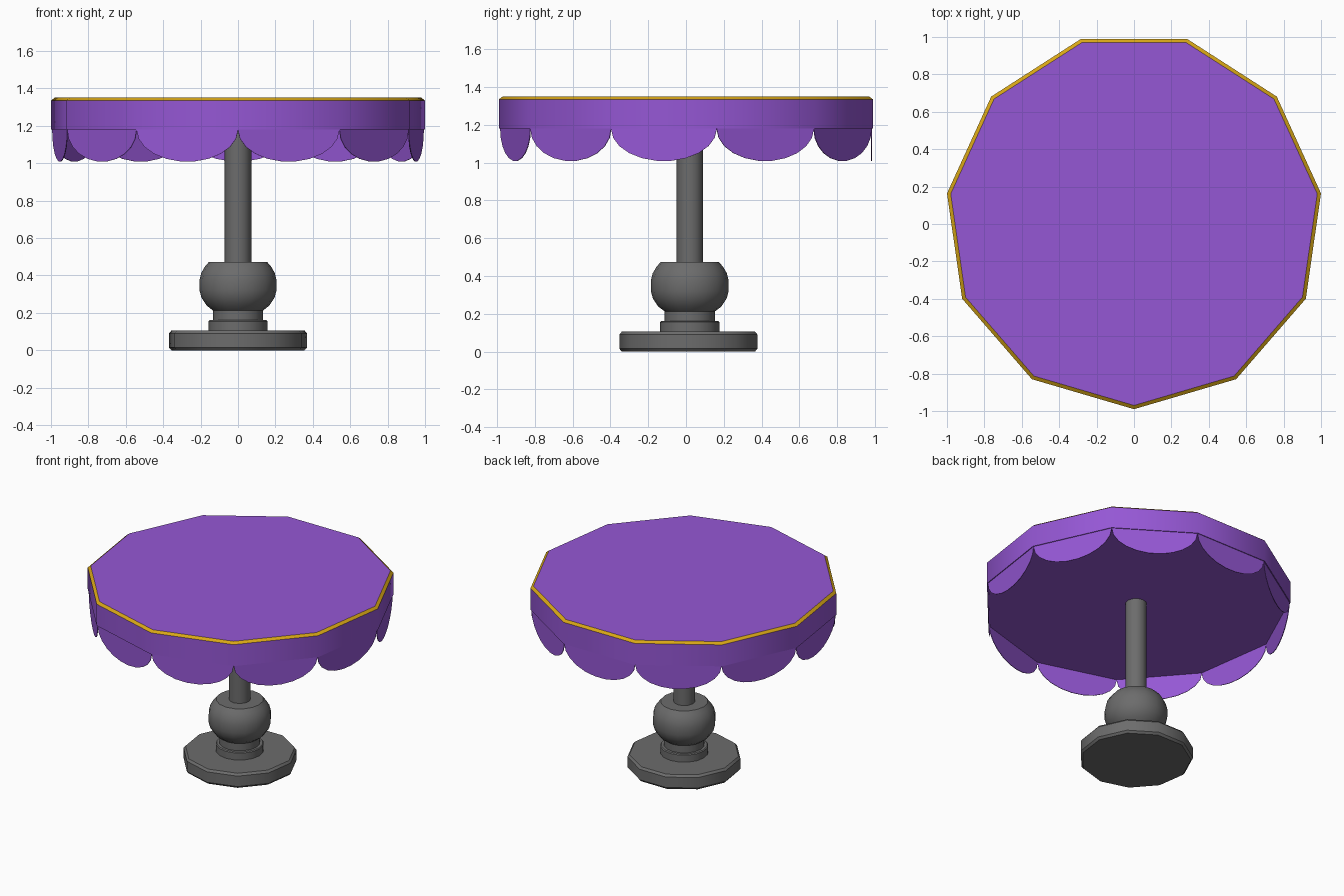
import bpy, bmesh, math

if "Cube" in bpy.data.objects:
    bpy.data.objects.remove(bpy.data.objects["Cube"])

N = 11          # sides of table top and pedestal
CY = 0.02       # pedestal axis in y
R = 1.01        # table top corner radius


def material(name, rgb):
    m = bpy.data.materials.new(name)
    m.diffuse_color = (*rgb, 1)
    m.use_nodes = True
    m.node_tree.nodes["Principled BSDF"].inputs["Base Color"].default_value = m.diffuse_color
    return m


purple = material("purple cloth", (0.30, 0.095, 0.66))
gold = material("gold trim", (0.68, 0.38, 0.008))
grey = material("grey metal", (0.15, 0.15, 0.15))


def corner(i, r, z, n=N):
    a = 2 * math.pi * i / n - math.pi / 2
    return (r * math.cos(a), CY + r * math.sin(a), z)


def finish(name, bm, mats, smooth=True):
    me = bpy.data.meshes.new(name)
    bm.to_mesh(me)
    bm.free()
    for m in mats:
        me.materials.append(m)
    ob = bpy.data.objects.new(name, me)
    bpy.context.collection.objects.link(ob)
    if smooth:
        bpy.ops.object.select_all(action='DESELECT')
        ob.select_set(True)
        bpy.context.view_layer.objects.active = ob
        bpy.ops.object.shade_smooth_by_angle(angle=math.radians(35))
    return ob


def lathe(name, profile, mats, n=N, rule=None):
    """Closed solid from (radius, z) rings, listed bottom to top."""
    bm = bmesh.new()
    rings = [[bm.verts.new(corner(i, r, z, n)) for i in range(n)] for r, z in profile]
    for k in range(len(rings) - 1):
        a, b = rings[k], rings[k + 1]
        for i in range(n):
            j = (i + 1) % n
            f = bm.faces.new((a[i], a[j], b[j], b[i]))
            f.material_index = rule(k) if rule else 0
    bm.faces.new(rings[0][::-1])
    bm.faces.new(rings[-1])
    return finish(name, bm, mats)


# Table top: purple drum with a gold chamfer around the upper edge
lathe("table_top", [(R, 1.18), (R, 1.335), (0.99, 1.35)], [purple, gold],
      rule=lambda k: 1 if k == 1 else 0)

# Scalloped cloth: one hanging half-round panel per side
bm = bmesh.new()
STEPS = 11
for s in range(N):
    p, q = corner(s, R - 0.006, 0), corner(s + 1, R - 0.006, 0)
    verts = []
    for k in range(STEPS + 1):
        a = math.pi * k / STEPS
        t = 0.5 - 0.5 * math.cos(a)
        z = 1.18 - 0.172 * math.sin(a)
        verts.append(bm.verts.new((p[0] + (q[0] - p[0]) * t, p[1] + (q[1] - p[1]) * t, z)))
    bm.faces.new(verts)
skirt = finish("scalloped_skirt", bm, [purple], smooth=False)
thick = skirt.modifiers.new("thickness", 'SOLIDIFY')
thick.thickness = 0.004

# Pedestal
lathe("base_plate", [(0.36, 0), (0.373, 0.015), (0.373, 0.09), (0.36, 0.105)], [grey])
lathe("lower_collar", [(0.157, 0.10), (0.157, 0.155), (0.151, 0.161)], [grey], 16)
lathe("upper_collar", [(0.133, 0.155), (0.133, 0.22)], [grey], 16)
lathe("ball", [(0.13, 0.21), (0.167, 0.238), (0.195, 0.28), (0.206, 0.32), (0.206, 0.375),
               (0.196, 0.415), (0.177, 0.447), (0.155, 0.473)], [grey], 16)
lathe("pole", [(0.071, 0.46), (0.071, 1.18)], [grey], 12)
